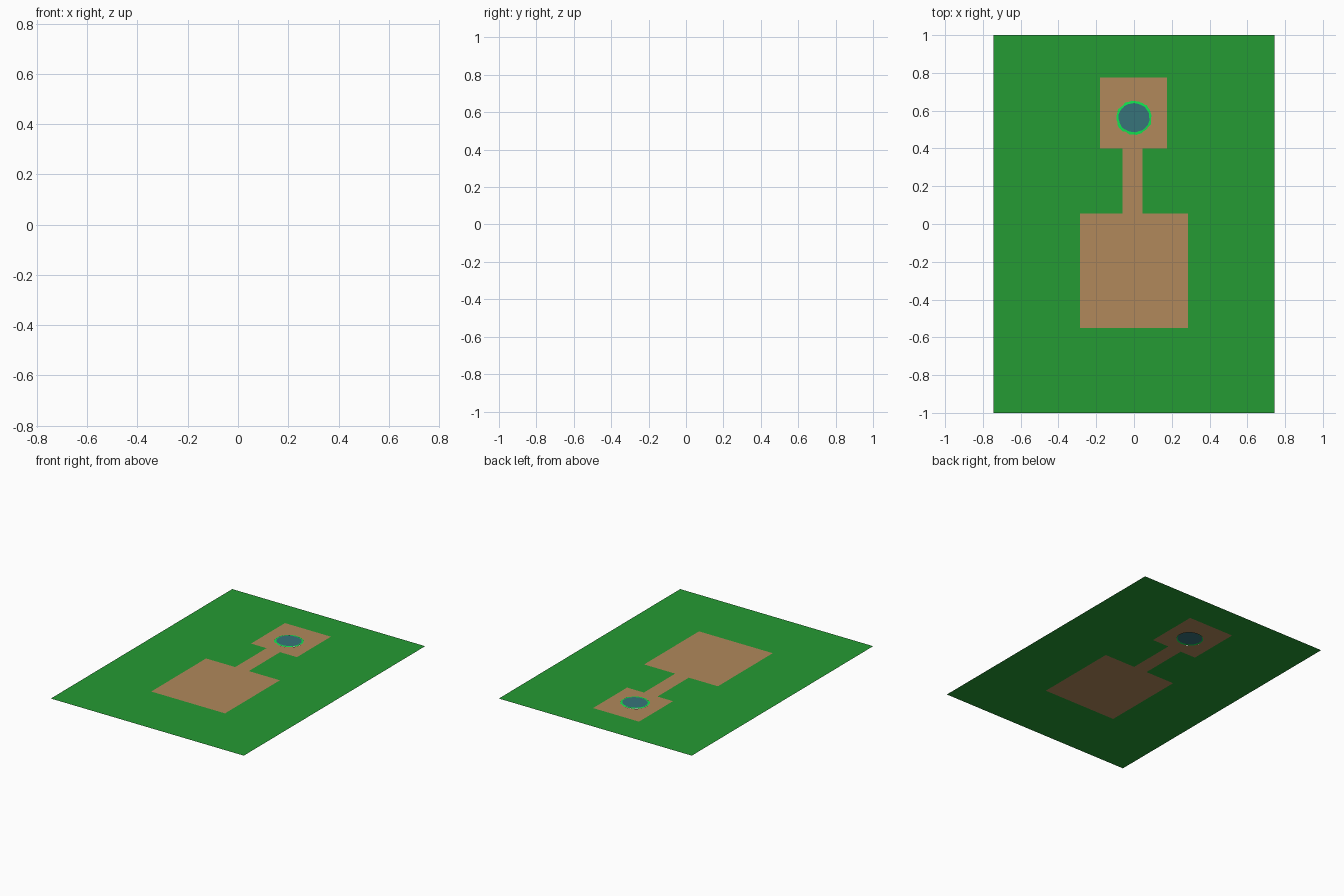
import bpy, bmesh, math, random

if "Cube" in bpy.data.objects:
    bpy.data.objects.remove(bpy.data.objects["Cube"])

random.seed(4)


def material(name, color):
    m = bpy.data.materials.new(name)
    m.diffuse_color = (*color, 1)
    m.use_nodes = True
    m.node_tree.nodes["Principled BSDF"].inputs["Base Color"].default_value = m.diffuse_color
    return m


def sheet(name, loops, mat):
    """Flat one-layer face: first loop is the outline, later loops are holes."""
    bm = bmesh.new()
    edges = []
    for loop in loops:
        vs = [bm.verts.new(p) for p in loop]
        edges += [bm.edges.new((vs[i - 1], vs[i])) for i in range(len(vs))]
    bmesh.ops.triangle_fill(bm, edges=edges, use_beauty=True, use_dissolve=False,
                            normal=(0, 0, 1))
    finish(name, bm, mat)


def ring(name, outer, inner, mat):
    bm = bmesh.new()
    a = [bm.verts.new(p) for p in outer]
    b = [bm.verts.new(p) for p in inner]
    for i in range(len(a)):
        bm.faces.new((a[i - 1], a[i], b[i], b[i - 1]))
    finish(name, bm, mat)


def finish(name, bm, mat):
    bm.normal_update()
    for f in bm.faces:
        if f.normal.z < 0:
            f.normal_flip()
    me = bpy.data.meshes.new(name)
    bm.to_mesh(me)
    bm.free()
    me.materials.append(mat)
    bpy.context.collection.objects.link(bpy.data.objects.new(name, me))


def blob(rx, ry, z, jitter, n=48):
    """Slightly ragged ellipse around the pond centre."""
    pts = []
    for i in range(n):
        t = math.tau * i / n
        k = 1 + random.uniform(-jitter, jitter)
        pts.append((rx * k * math.cos(t), 0.563 + ry * k * math.sin(t), z))
    return pts


# Outlines
lawn_edge = [(-0.745, -1, 0), (0.745, -1, 0), (0.745, 1, 0), (-0.745, 1, 0)]
path_edge = [(x, y, 0) for x, y in (
    (-0.285, -0.55), (0.285, -0.55), (0.285, 0.055), (0.045, 0.055),
    (0.045, 0.40), (0.175, 0.40), (0.175, 0.775), (-0.18, 0.775),
    (-0.18, 0.40), (-0.06, 0.40), (-0.06, 0.055), (-0.285, 0.055))]
pond_hole = blob(0.088, 0.083, 0.0, 0.0)
bank_outer = blob(0.094, 0.089, 0.004, 0.04)
bank_inner = blob(0.082, 0.077, 0.005, 0.02)

# Lawn, paved area, grassy pond bank and water
sheet("lawn", [lawn_edge, path_edge], material("grass", (0.0185, 0.325, 0.033)))
sheet("paving", [path_edge, pond_hole], material("earth", (0.44, 0.248, 0.105)))
ring("pond_bank", bank_outer, bank_inner, material("bank", (0.006, 0.80, 0.08)))
sheet("pond_water", [bank_inner], material("water", (0.038, 0.175, 0.195)))
